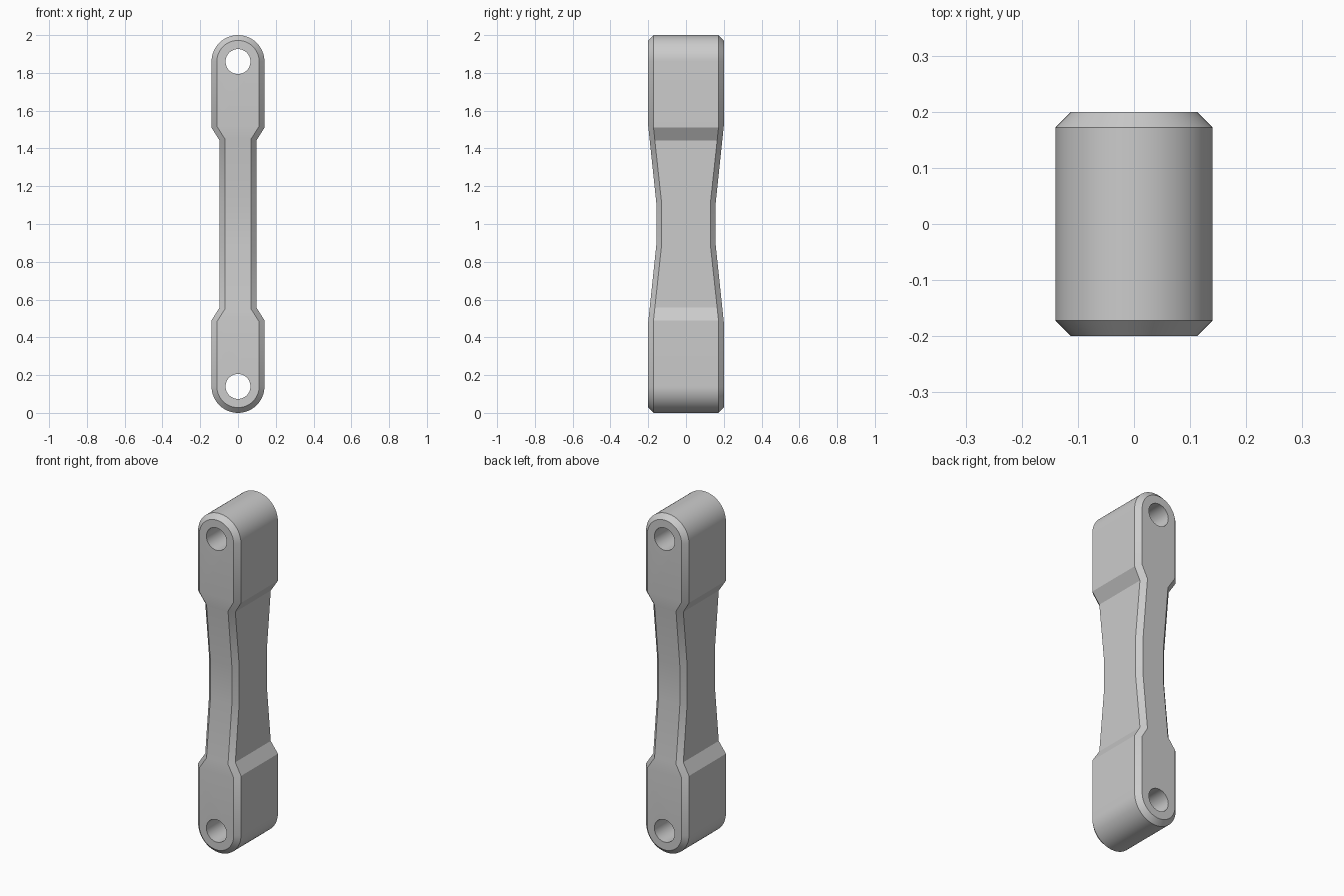
import bpy
import bmesh
import math

cube = bpy.data.objects.get("Cube")
if cube:
    bpy.data.objects.remove(cube, do_unlink=True)

END_R, HOLE_R, CHAMFER = 0.14, 0.066, 0.028
ARC_STEPS = 16
DEPTH, WAIST_DEPTH = 0.2, 0.157

grey = bpy.data.materials.new("plain grey")
grey.use_nodes = True
grey.diffuse_color = (0.6, 0.6, 0.6, 1)
grey.node_tree.nodes["Principled BSDF"].inputs["Base Color"].default_value = (0.6, 0.6, 0.6, 1)


def half_stations(inset):
    """Right-hand outline from bottom to top as (x, z, half depth)."""
    r = END_R - inset
    lower = []
    for i in range(ARC_STEPS + 1):
        a = math.pi / 2 * i / ARC_STEPS
        lower.append((r * math.sin(a), END_R - r * math.cos(a), DEPTH))
    drop = inset * 0.29
    lower += [(r, 0.49 - drop, DEPTH),
              (0.098 - inset, 0.557 - drop, DEPTH - 0.007),
              (0.098 - inset, 0.89, WAIST_DEPTH)]
    return lower + [(x, 2 - z, d) for x, z, d in reversed(lower)]


def add_ring(bm, inset, side):
    right = half_stations(inset)
    points = right + [(-x, z, d) for x, z, d in reversed(right[1:-1])]
    back_off = CHAMFER - inset
    return [bm.verts.new((x, side * (d - back_off), z)) for x, z, d in points]


def cap(bm, ring):
    """Flat ends joined by strips that follow the dished waist."""
    size = len(ring)
    top = size // 2
    first, last = ARC_STEPS + 1, top - ARC_STEPS - 1
    bm.faces.new([ring[i % size] for i in range(-first, first + 1)])
    bm.faces.new([ring[i] for i in range(last, size - last + 1)])
    for i in range(first, last):
        bm.faces.new((ring[i], ring[i + 1], ring[size - i - 1], ring[size - i]))


# Link body: chamfered outline skinned from front to back
bm = bmesh.new()
rings = [add_ring(bm, CHAMFER, -1), add_ring(bm, 0, -1),
         add_ring(bm, 0, 1), add_ring(bm, CHAMFER, 1)]
for a, b in zip(rings, rings[1:]):
    for i in range(len(a)):
        j = (i + 1) % len(a)
        bm.faces.new((a[i], a[j], b[j], b[i]))
cap(bm, rings[0])
cap(bm, rings[-1])
bmesh.ops.recalc_face_normals(bm, faces=bm.faces)
mesh = bpy.data.meshes.new("link_body")
bm.to_mesh(mesh)
bm.free()
body = bpy.data.objects.new("link_body", mesh)
bpy.context.collection.objects.link(body)
mesh.materials.append(grey)

# Pin holes through both ends
for name, z in (("lower", END_R), ("upper", 2 - END_R)):
    bpy.ops.mesh.primitive_cylinder_add(vertices=48, radius=HOLE_R, depth=1,
                                        location=(0, 0, z), rotation=(math.pi / 2, 0, 0))
    cutter = bpy.context.object
    cutter.name = name + "_hole_cutter"
    cutter.data.materials.append(grey)
    cutter.hide_render = True
    cut = body.modifiers.new(name + "_hole", 'BOOLEAN')
    cut.operation = 'DIFFERENCE'
    cut.solver = 'EXACT'
    cut.object = cutter

bpy.ops.object.select_all(action='DESELECT')
body.select_set(True)
bpy.context.view_layer.objects.active = body
for name in ("lower", "upper"):
    bpy.ops.object.modifier_apply(modifier=name + "_hole")
    bpy.data.objects.remove(bpy.data.objects[name + "_hole_cutter"], do_unlink=True)
bpy.ops.object.shade_smooth_by_angle(angle=math.radians(30))
